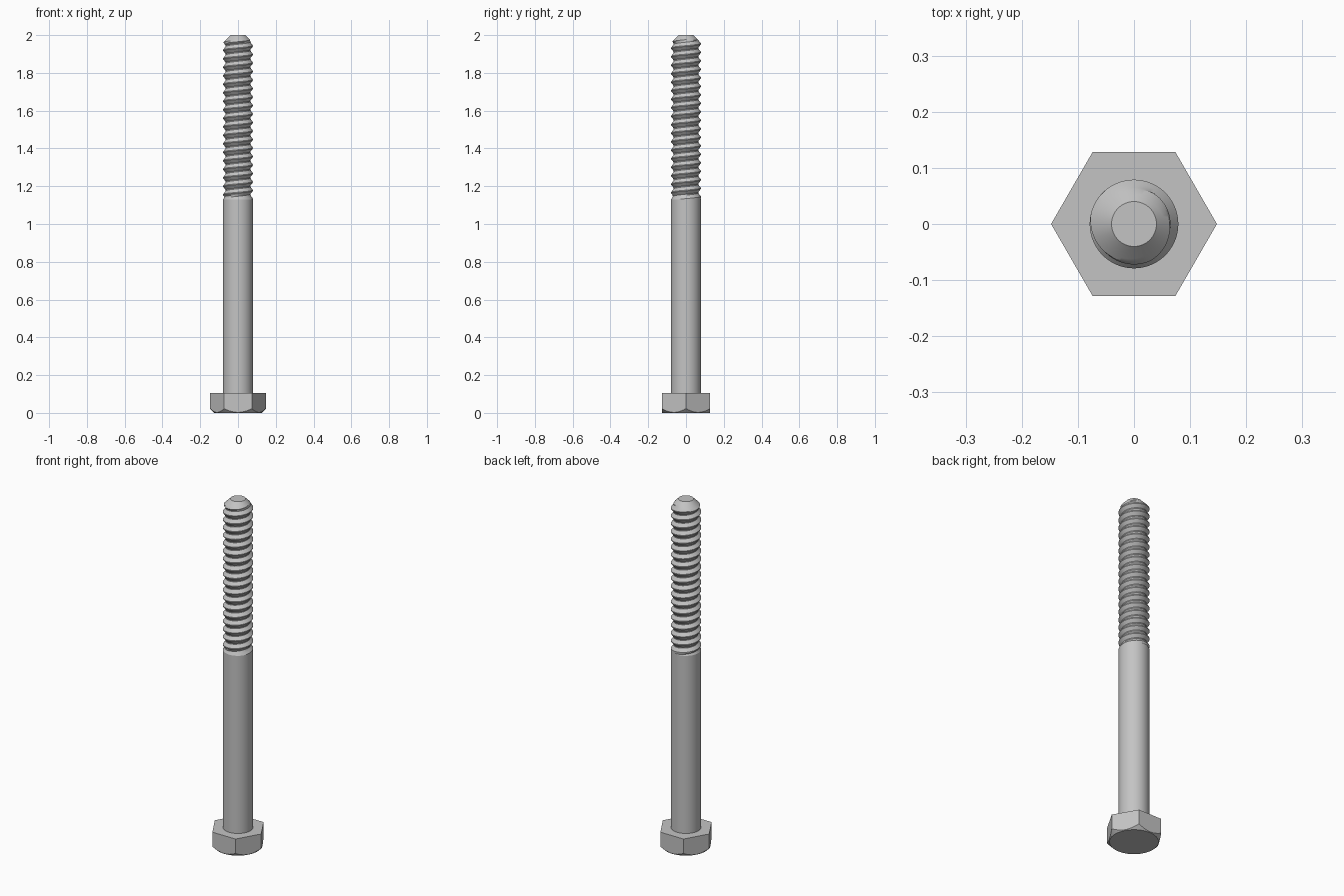
import bpy, bmesh, math
from math import cos, sin, pi, tau

cube = bpy.data.objects.get("Cube")
if cube:
    bpy.data.objects.remove(cube)

steel = bpy.data.materials.new("grey_steel")
steel.use_nodes = True
STEEL = (0.55, 0.55, 0.55, 1)
steel.diffuse_color = STEEL
steel.node_tree.nodes["Principled BSDF"].inputs["Base Color"].default_value = STEEL

SEG = 72
RADIUS = 0.079      # shank and thread crests
ROOT = 0.065        # bottom of the thread groove
PITCH = 0.045
HEAD_TOP = 0.106
THREAD_START = 1.13
TOP = 2.0
TIP_RADIUS = 0.04


def finish(name, bm, angle=30):
    """Turn a bmesh into a shaded object."""
    bmesh.ops.remove_doubles(bm, verts=bm.verts, dist=1e-5)
    bmesh.ops.recalc_face_normals(bm, faces=bm.faces)
    mesh = bpy.data.meshes.new(name)
    bm.to_mesh(mesh)
    bm.free()
    mesh.materials.append(steel)
    obj = bpy.data.objects.new(name, mesh)
    bpy.context.collection.objects.link(obj)
    bpy.ops.object.select_all(action='DESELECT')
    obj.select_set(True)
    bpy.context.view_layer.objects.active = obj
    bpy.ops.object.shade_smooth_by_angle(angle=math.radians(angle))
    return obj


def skin(bm, rows):
    """Join neighbouring rows of vertices with quads."""
    for low, high in zip(rows, rows[1:]):
        for i in range(len(low) - 1):
            bm.faces.new((low[i], low[i + 1], high[i + 1], high[i]))


def ring(bm, radius, height):
    """Closed ring; radius and height are functions of the angle."""
    return [bm.verts.new((radius(a) * cos(a), radius(a) * sin(a), height(a)))
            for a in (tau * (i % SEG) / SEG for i in range(SEG + 1))]


# Hexagonal head with its underside chamfered to a circle
APOTHEM, FACE_RADIUS = 0.128, 0.125


def hexagon(a):
    return APOTHEM / cos((a % (pi / 3)) - pi / 6)


bm = bmesh.new()
rows = [ring(bm, lambda a: FACE_RADIUS, lambda a: 0),
        ring(bm, hexagon, lambda a: hexagon(a) - FACE_RADIUS),
        ring(bm, hexagon, lambda a: HEAD_TOP)]
skin(bm, rows)
bm.faces.new(rows[0][:-1])
bm.faces.new(rows[-1][:-1])
finish("hex_head", bm, 20)

# Plain shank
bm = bmesh.new()
skin(bm, [ring(bm, lambda a: RADIUS, lambda a: z) for z in (HEAD_TOP, THREAD_START)])
finish("shank", bm)

# Thread: rows follow a right-handed helix, cut off by the run-out and the tip cone
PROFILE = ((0, RADIUS), (0.1, RADIUS), (0.3, (RADIUS + ROOT) / 2), (0.5, ROOT),
           (0.62, ROOT), (0.81, (RADIUS + ROOT) / 2))

bm = bmesh.new()
rows = []
turns = math.ceil((TOP - THREAD_START) / PITCH) + 1
for turn in range(-1, turns):
    for phase, groove in PROFILE:
        row = []
        for i in range(SEG + 1):
            a = tau * i / SEG
            z = THREAD_START + PITCH * (turn + phase + i / SEG)
            z = min(max(z, THREAD_START), TOP)
            runout = RADIUS - 0.6 * (z - THREAD_START)
            r = min(max(groove, runout), TIP_RADIUS + TOP - z)
            row.append(bm.verts.new((r * cos(a), r * sin(a), z)))
        rows.append(row)
skin(bm, rows)
bmesh.ops.remove_doubles(bm, verts=bm.verts, dist=1e-5)
bmesh.ops.dissolve_degenerate(bm, edges=bm.edges, dist=1e-5)
rim = [e for e in bm.edges if e.is_boundary
       and all(v.co.z > TOP - 1e-4 for v in e.verts)]
bmesh.ops.contextual_create(bm, geom=rim)
finish("threaded_end", bm, 25)
